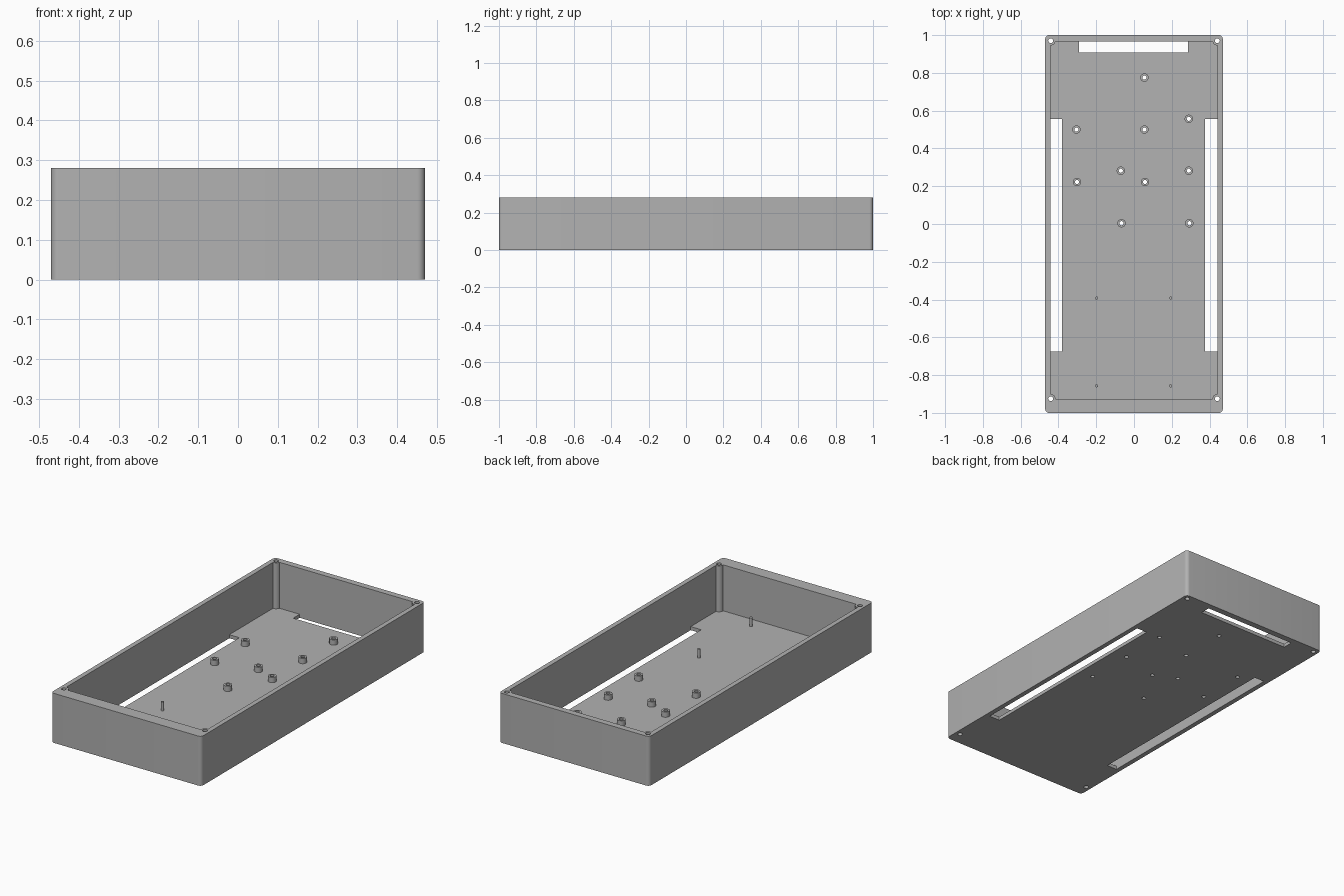
import bpy, bmesh
from math import cos, sin, pi

if "Cube" in bpy.data.objects:
    bpy.data.objects.remove(bpy.data.objects["Cube"])

W, L, H, FLOOR = 0.47, 1.0, 0.28, 0.02
IN_X, IN_FRONT, IN_BACK = 0.443, -0.927, 0.965

grey = bpy.data.materials.new("plastic grey")
grey.use_nodes = True
COLOUR = (0.445, 0.445, 0.445, 1)
grey.diffuse_color = COLOUR
grey.node_tree.nodes["Principled BSDF"].inputs["Base Color"].default_value = COLOUR


def prism(name, outline, z0, z1):
    """Extrude a flat outline from z0 to z1."""
    bm = bmesh.new()
    base = bm.faces.new([bm.verts.new((x, y, z0)) for x, y in outline])
    top = bmesh.ops.extrude_face_region(bm, geom=[base])["geom"]
    bmesh.ops.translate(bm, vec=(0, 0, z1 - z0),
                        verts=[v for v in top if isinstance(v, bmesh.types.BMVert)])
    bmesh.ops.recalc_face_normals(bm, faces=bm.faces)
    mesh = bpy.data.meshes.new(name)
    bm.to_mesh(mesh)
    bm.free()
    mesh.materials.append(grey)
    ob = bpy.data.objects.new(name, mesh)
    bpy.context.collection.objects.link(ob)
    return ob


def circle(x, y, r, n=24):
    return [(x + r * cos(2 * pi * i / n), y + r * sin(2 * pi * i / n)) for i in range(n)]


def rect(x0, x1, y0, y1):
    return [(x0, y0), (x1, y0), (x1, y1), (x0, y1)]


def rounded_rect(w, l, r, n=6):
    pts = []
    for k, (sx, sy) in enumerate([(1, 1), (-1, 1), (-1, -1), (1, -1)]):
        for i in range(n + 1):
            a = (k + i / n) * pi / 2
            pts.append((sx * (w - r) + r * cos(a), sy * (l - r) + r * sin(a)))
    return pts


def combine(target, tool, operation="DIFFERENCE"):
    """Apply one boolean and discard the tool."""
    mod = target.modifiers.new("combine", "BOOLEAN")
    mod.operation, mod.object, mod.solver = operation, tool, "EXACT"
    bpy.context.view_layer.objects.active = target
    bpy.ops.object.modifier_apply(modifier=mod.name)
    bpy.data.objects.remove(tool)


def smooth(ob):
    bpy.ops.object.select_all(action="DESELECT")
    ob.select_set(True)
    bpy.context.view_layer.objects.active = ob
    bpy.ops.object.shade_smooth_by_angle(angle=0.6)


# Tray shell with a thicker front wall
tray = prism("tray", rounded_rect(W, L, 0.02), 0, H)
combine(tray, prism("cavity", rect(-IN_X, IN_X, IN_FRONT, IN_BACK), FLOOR, H + 0.1))

# Screw columns in the inner corners, drilled right through
corners = [(sx * 0.441, y) for sx in (-1, 1) for y in (-0.925, 0.97)]
for x, y in corners:
    combine(tray, prism("column", circle(x, y, 0.025), FLOOR / 2, H), "UNION")
for x, y in corners:
    combine(tray, prism("drill", circle(x, y, 0.013), -0.1, H + 0.1))

# Floor slots along the sides and the back
for slot in (rect(-IN_X, -0.38, -0.675, 0.555),
             rect(0.377, IN_X, -0.675, 0.555),
             rect(-0.29, 0.287, 0.907, IN_BACK)):
    combine(tray, prism("slot", slot, -0.1, FLOOR + 0.05))

# Board standoffs with through holes
standoffs = [(0.055, 0.775), (-0.305, 0.5), (0.055, 0.5), (0.29, 0.557),
             (-0.07, 0.282), (0.29, 0.282), (-0.302, 0.222), (0.058, 0.222),
             (-0.066, 0.004), (0.293, 0.004)]
for x, y in standoffs:
    combine(tray, prism("standoff", circle(x, y, 0.022), FLOOR / 2, 0.05), "UNION")
    combine(tray, prism("drill", circle(x, y, 0.011), -0.1, 0.1))
smooth(tray)

# Locating pins near the front
for x in (-0.198, 0.194):
    for y in (-0.392, -0.857):
        smooth(prism("locating_pin", circle(x, y, 0.008, 16), FLOOR - 0.005, 0.07))
